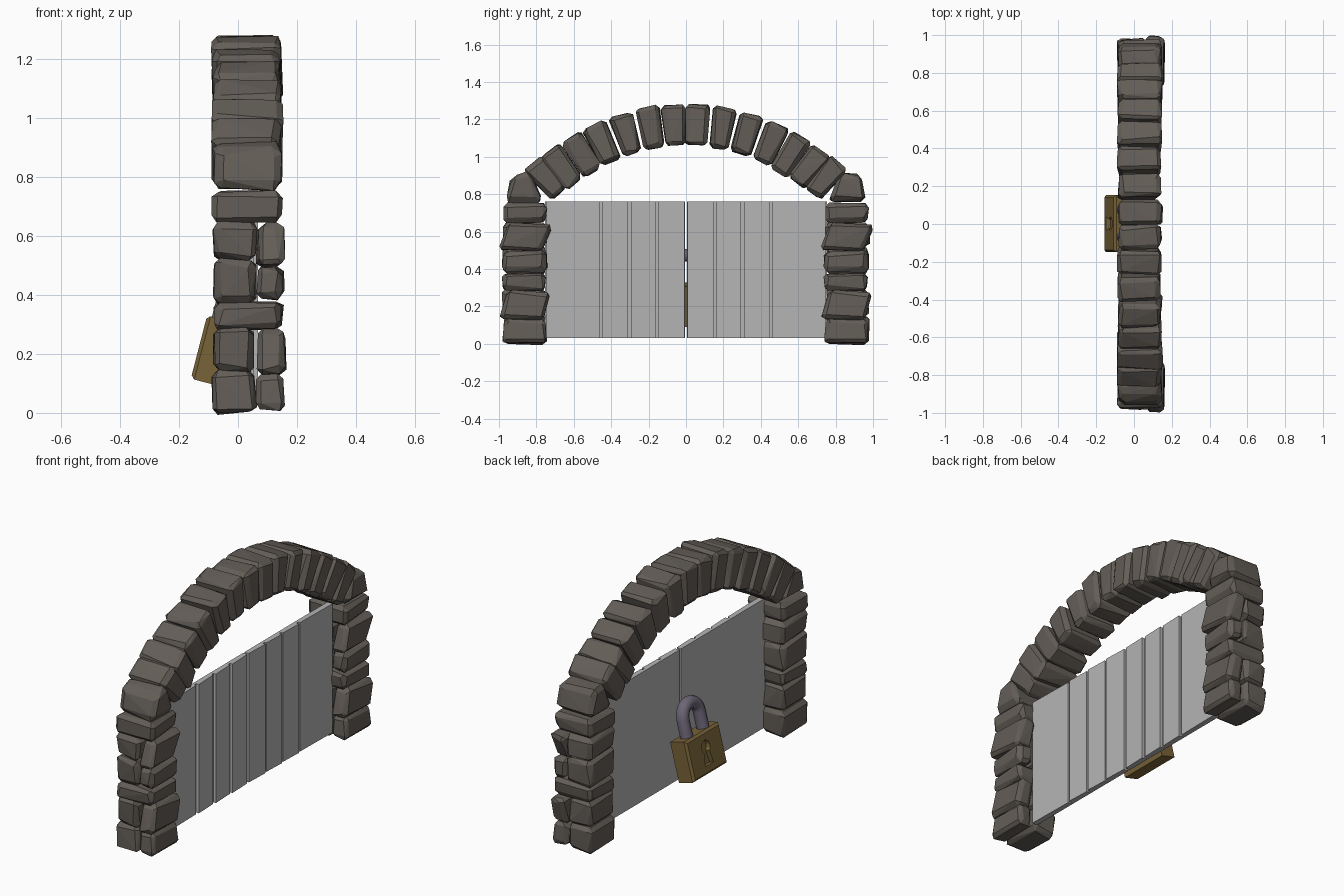
import bpy, bmesh, math, random
from mathutils import Vector, Matrix

if "Cube" in bpy.data.objects:
    bpy.data.objects.remove(bpy.data.objects["Cube"])

random.seed(7)


def material(name, rgb):
    m = bpy.data.materials.new(name)
    m.diffuse_color = (*rgb, 1)
    m.use_nodes = True
    m.node_tree.nodes["Principled BSDF"].inputs["Base Color"].default_value = m.diffuse_color
    return m


STONE = material("dark_stone", (0.125, 0.110, 0.095))
PLANK = material("grey_gate", (0.46, 0.46, 0.46))
BRASS = material("old_brass", (0.19, 0.125, 0.04))
STEEL = material("purple_steel", (0.15, 0.13, 0.18))


def finish(bm, name, mat):
    bmesh.ops.recalc_face_normals(bm, faces=bm.faces)
    me = bpy.data.meshes.new(name)
    bm.to_mesh(me)
    bm.free()
    ob = bpy.data.objects.new(name, me)
    me.materials.append(mat)
    bpy.context.collection.objects.link(ob)
    return ob


def jitter(a):
    return Vector([random.uniform(-a, a) for _ in range(3)])


def stone(name, quad, x0, x1, chamfer=0.02, rough=0.009):
    """Rough chamfered block: a yz quad stretched from x0 to x1."""
    c = [[Vector((x, y, z)) + jitter(rough) for y, z in quad] for x in (x0, x1)]
    bm = bmesh.new()
    for k in range(2):
        for i in range(4):
            p = c[k][i]
            steps = [(q - p).normalized() * chamfer
                     for q in (c[1 - k][i], c[k][(i + 1) % 4], c[k][i - 1])]
            for a in range(3):
                bm.verts.new(p + steps[a] * random.uniform(0.6, 1.4)
                             + steps[a - 1] * random.uniform(0.6, 1.4) + jitter(0.003))
    bmesh.ops.convex_hull(bm, input=bm.verts[:])
    bmesh.ops.delete(bm, geom=[v for v in bm.verts if not v.link_faces], context='VERTS')
    return finish(bm, name, STONE)


def prism(name, points, z0, z1, mat):
    """Upright prism from an xy outline."""
    bm = bmesh.new()
    lo = [bm.verts.new((x, y, z0)) for x, y in points]
    hi = [bm.verts.new((x, y, z1)) for x, y in points]
    n = len(points)
    bm.faces.new(lo)
    bm.faces.new(hi)
    for i in range(n):
        bm.faces.new((lo[i], lo[(i + 1) % n], hi[(i + 1) % n], hi[i]))
    return finish(bm, name, mat)


# Pillars: (x0, x1, z0, z1, skew) for each stone
COURSES = [
    (-0.085, 0.06, 0.0, 0.145, 0), (0.065, 0.155, 0.01, 0.13, 0),
    (-0.085, 0.06, 0.145, 0.285, 0), (0.065, 0.158, 0.125, 0.285, 0.026),
    (-0.085, 0.15, 0.285, 0.38, 0),
    (-0.085, 0.06, 0.375, 0.52, 0), (0.065, 0.155, 0.385, 0.495, 0),
    (-0.085, 0.06, 0.52, 0.65, 0), (0.065, 0.158, 0.495, 0.65, 0.026),
    (-0.085, 0.15, 0.65, 0.752, 0),
]
for side, yc in (("left", -0.862), ("right", 0.858)):
    random.seed(3)
    for i, (x0, x1, z0, z1, s) in enumerate(COURSES):
        h = 0.116
        quad = [(yc - h - s, z0 + s * 0.6), (yc + h - s, z0), (yc + h + s, z1 - s * 0.6), (yc - h + s, z1)]
        stone(f"{side}_pillar_stone_{i + 1}", quad, x0, x1)

# Arch stones: (y, z, lean in degrees), mirrored to the other side
ARCH = [(0.06, 1.17, 3), (0.19, 1.155, 9), (0.32, 1.12, 17), (0.445, 1.07, 25),
        (0.56, 1.01, 33), (0.66, 0.945, 38), (0.75, 0.885, 41)]
for side, s in (("left", -1), ("right", 1)):
    for i, (y, z, deg) in enumerate(ARCH):
        a = math.radians(deg)
        ca, sa = math.cos(a), math.sin(a)
        quad = [(s * (y + u * ca + v * sa), z - u * sa + v * ca)
                for u, v in ((-0.054, -0.11), (0.054, -0.11), (0.064, 0.11), (-0.064, 0.11))]
        stone(f"{side}_arch_stone_{i + 1}", quad, -0.085, 0.145)
    # Springer block on top of the pillar
    quad = [(s * 0.765, 0.757), (s * 0.968, 0.757), (s * 0.935, 0.905), (s * 0.825, 0.92)]
    stone(f"{side}_arch_springer", quad, -0.085, 0.147, 0.025)

# Gate: two leaves with flat backs and raised, slightly slanted planks
EDGES = [0.006, 0.155, 0.303, 0.455, 0.755]
for side, s in (("left", -1), ("right", 1)):
    prism(f"{side}_gate_panel", [(0.035, s * 0.006), (0.052, s * 0.006),
                                 (0.052, s * 0.755), (0.035, s * 0.755)], 0.032, 0.76, PLANK)
    for i in range(4):
        a = EDGES[i] + (0.008 if i else 0.002)
        b = EDGES[i + 1] - 0.008
        prism(f"{side}_gate_plank_{i + 1}", [(0.05, s * a), (0.063, s * a),
                                             (0.068, s * b), (0.05, s * b)], 0.032, 0.76, PLANK)

# Padlock, leaning against the back of the gate
LEAN = Matrix.Translation((-0.084, 0.002, 0.211)) @ Matrix.Rotation(math.radians(14.5), 4, 'Y')

bm = bmesh.new()
bmesh.ops.create_cube(bm, size=1, matrix=Matrix.Diagonal((0.1, 0.302, 0.222, 1)))
front = [e for e in bm.edges if all(v.co.x < 0 for v in e.verts)]
bmesh.ops.bevel(bm, geom=front, offset=0.012, segments=1, affect='EDGES')
body = finish(bm, "padlock_body", BRASS)

# Keyhole: round top with a flared slot, cut into the body
r = 0.036
outline = [(r * math.cos(t), 0.03 + r * math.sin(t))
           for t in [math.radians(-50 + 28 * k) for k in range(11)]]
outline += [(-0.036, -0.065), (0.036, -0.065)]
bm = bmesh.new()
rings = [[bm.verts.new((x, y, z)) for y, z in outline] for x in (-0.08, -0.025)]
n = len(outline)
for ring in rings:
    bm.faces.new(ring)
for i in range(n):
    j = (i + 1) % n
    bm.faces.new((rings[0][i], rings[0][j], rings[1][j], rings[1][i]))
cutter = finish(bm, "keyhole_cutter", BRASS)
cutter.hide_render = True
mod = body.modifiers.new("keyhole", 'BOOLEAN')
mod.operation = 'DIFFERENCE'
mod.solver = 'EXACT'
mod.object = cutter
bpy.context.view_layer.objects.active = body
bpy.ops.object.modifier_apply(modifier="keyhole")
bpy.data.objects.remove(cutter)
body.matrix_world = LEAN

# Shackle: tube swept along two legs and a half circle
path = [(-0.072, 0.08)]
path += [(-0.072 * math.cos(math.pi * k / 10), 0.2 + 0.072 * math.sin(math.pi * k / 10)) for k in range(11)]
path += [(0.072, 0.08)]
bm = bmesh.new()
rings = []
for i, (y, z) in enumerate(path):
    k = min(max(i - 1, 0), 10)
    out = Vector((0, -math.cos(math.pi * k / 10), math.sin(math.pi * k / 10)))
    rings.append([bm.verts.new(Vector((0, y, z)) + 0.035 * (out * math.cos(t) + Vector((math.sin(t), 0, 0))))
                  for t in [math.tau * q / 10 for q in range(10)]])
for a, b in zip(rings, rings[1:]):
    for q in range(10):
        bm.faces.new((a[q], a[(q + 1) % 10], b[(q + 1) % 10], b[q]))
bm.faces.new(rings[0])
bm.faces.new(rings[-1])
for f in bm.faces:
    f.smooth = len(f.verts) == 4
shackle = finish(bm, "padlock_shackle", STEEL)
shackle.matrix_world = LEAN
